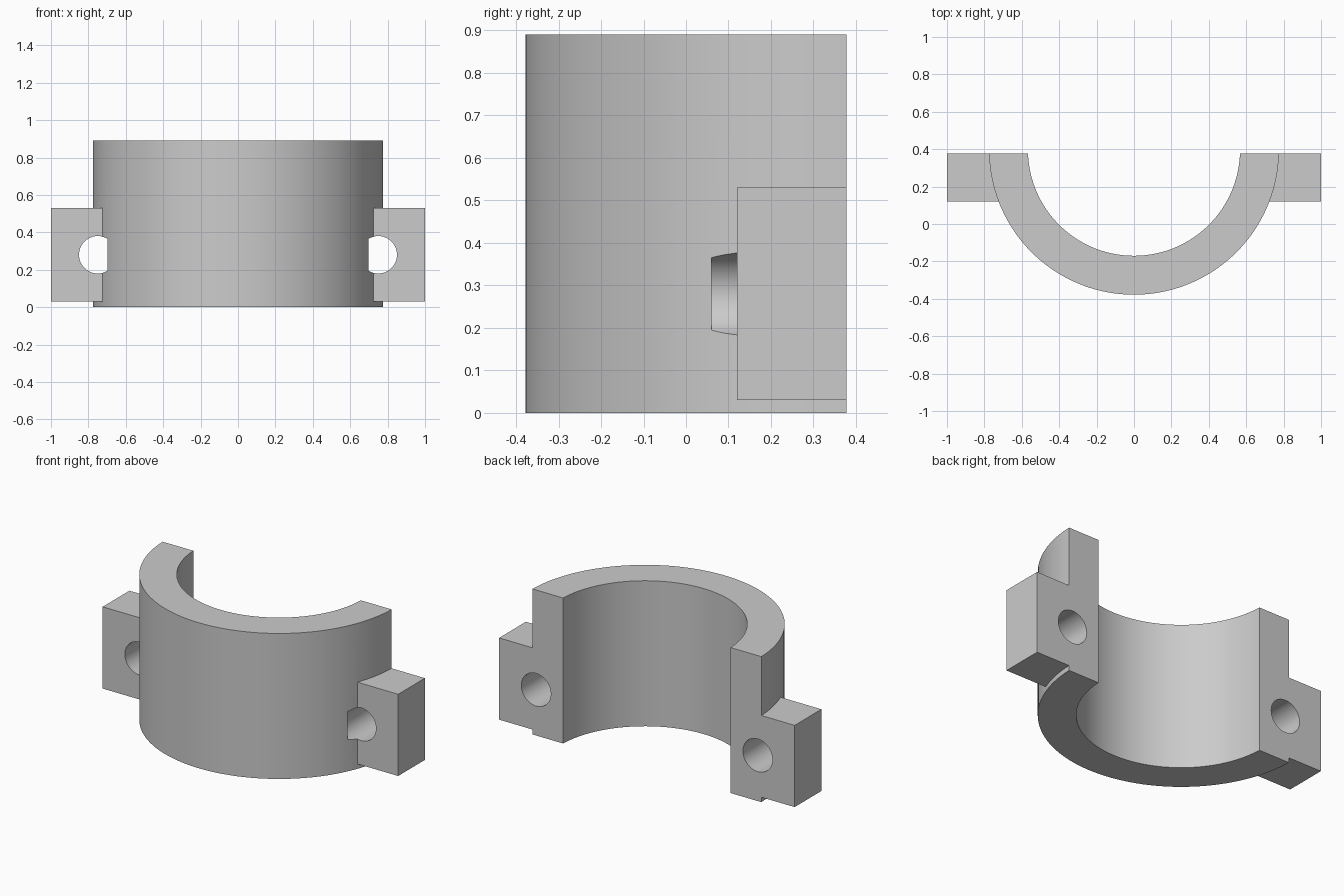
import bpy, bmesh, math
from mathutils import Matrix, Vector

cube = bpy.data.objects.get("Cube")
if cube:
    bpy.data.objects.remove(cube, do_unlink=True)

CENTER_Y, OUTER, INNER = 0.397, 0.775, 0.567
FRONT, BACK, HEIGHT = 0.12, 0.378, 0.89
HOLE_X, HOLE_Z, HOLE_R = 0.75, 0.28, 0.1

grey = bpy.data.materials.new("plain grey")
grey.use_nodes = True
colour = (0.6, 0.6, 0.6, 1)
grey.diffuse_color = colour
grey.node_tree.nodes["Principled BSDF"].inputs["Base Color"].default_value = colour


def finish(name, bm):
    bmesh.ops.recalc_face_normals(bm, faces=bm.faces)
    mesh = bpy.data.meshes.new(name)
    bm.to_mesh(mesh)
    bm.free()
    mesh.materials.append(grey)
    obj = bpy.data.objects.new(name, mesh)
    bpy.context.collection.objects.link(obj)
    return obj


def arc(radius, steps=72):
    """Points of the half circle, ending flush with the back plane."""
    lift = math.asin((BACK - CENTER_Y) / radius)
    start, end = math.pi - lift, math.tau + lift
    for i in range(steps + 1):
        a = start + (end - start) * i / steps
        yield Vector((radius * math.cos(a), CENTER_Y + radius * math.sin(a), 0))


def box(name, low, high):
    low, high = Vector(low), Vector(high)
    bm = bmesh.new()
    bmesh.ops.create_cube(bm, size=1, matrix=Matrix.Translation((low + high) / 2)
                          @ Matrix.Diagonal((*(high - low), 1)))
    return finish(name, bm)


def rod(name, x, y0, y1):
    bm = bmesh.new()
    place = Matrix.Translation((x, (y0 + y1) / 2, HOLE_Z)) @ Matrix.Rotation(math.pi / 2, 4, "X")
    bmesh.ops.create_cone(bm, cap_ends=True, segments=48, radius1=HOLE_R,
                          radius2=HOLE_R, depth=y1 - y0, matrix=place)
    return finish(name, bm)


def combine(target, tool, operation):
    tool.hide_render = True
    mod = target.modifiers.new(operation.title(), "BOOLEAN")
    mod.operation, mod.object, mod.solver = operation, tool, "EXACT"
    bpy.context.view_layer.objects.active = target
    bpy.ops.object.modifier_apply(modifier=mod.name)
    bpy.data.objects.remove(tool, do_unlink=True)


# Half ring shell
bm = bmesh.new()
outline = list(arc(OUTER)) + list(arc(INNER))[::-1]
face = bm.faces.new([bm.verts.new(p) for p in outline])
top = bmesh.ops.extrude_face_region(bm, geom=[face])["geom"]
bmesh.ops.translate(bm, vec=(0, 0, HEIGHT),
                    verts=[v for v in top if isinstance(v, bmesh.types.BMVert)])
clamp = finish("half_ring_clamp", bm)

# Side lugs, then the bolt holes that nick the outer wall
for side in (-1, 1):
    xs = sorted((side * 0.65, side * 1.0))
    lug = box("lug", (xs[0], FRONT, 0.03), (xs[1], BACK, 0.53))
    combine(clamp, lug, "UNION")
for side in (-1, 1):
    combine(clamp, rod("bolt_hole_cutter", side * HOLE_X, 0.06, 0.6), "DIFFERENCE")

# Smooth curves, sharp edges
bpy.ops.object.select_all(action="DESELECT")
clamp.select_set(True)
bpy.context.view_layer.objects.active = clamp
bpy.ops.object.shade_smooth_by_angle(angle=math.radians(30))
